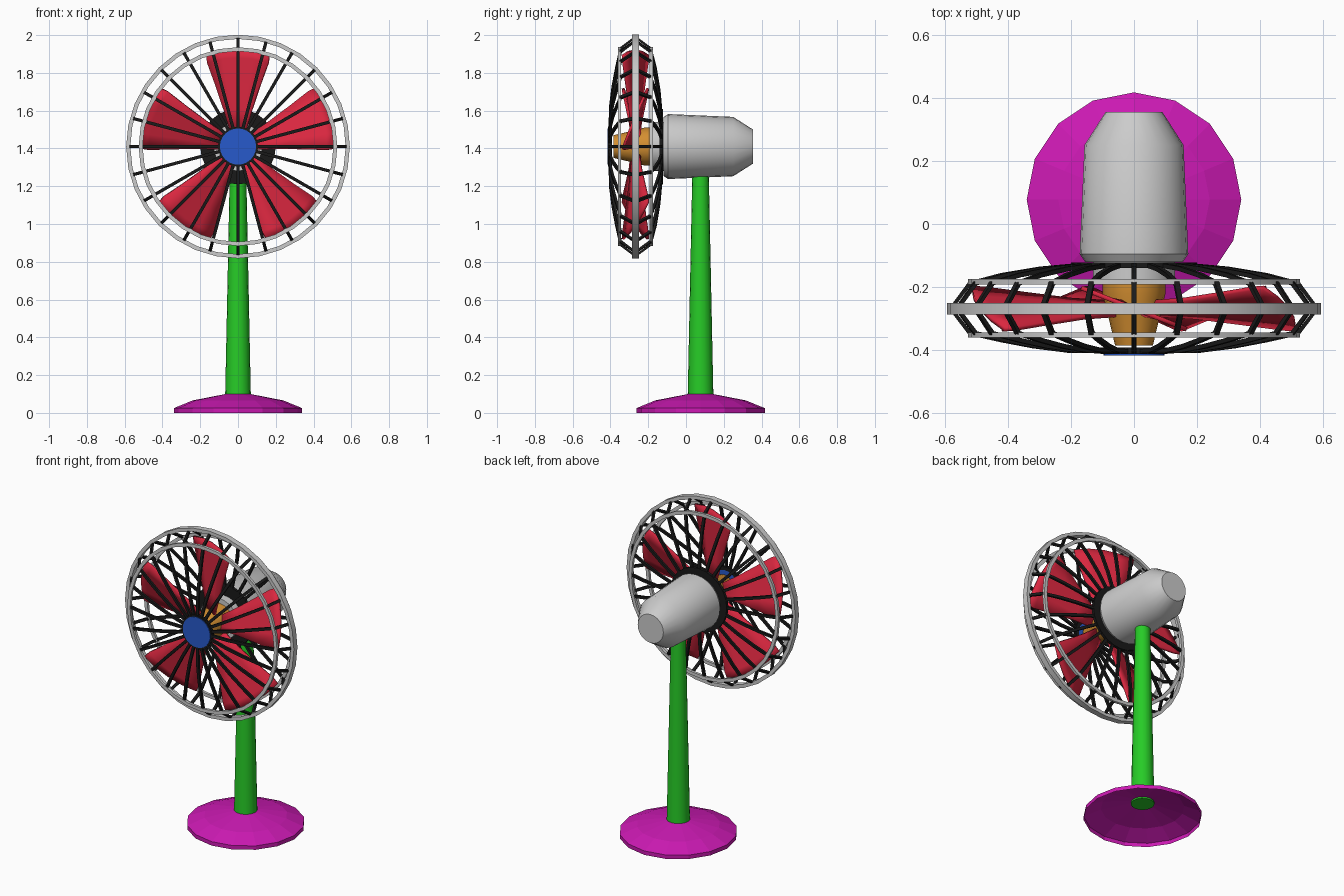
import bpy, bmesh
from math import sin, cos, pi, radians
from mathutils import Vector

if "Cube" in bpy.data.objects:
    bpy.data.objects.remove(bpy.data.objects["Cube"])

CZ = 1.41      # height of the fan axis
PY = 0.077     # y of the stand axis


def material(name, rgb):
    m = bpy.data.materials.new(name)
    m.diffuse_color = (*rgb, 1)
    m.use_nodes = True
    m.node_tree.nodes["Principled BSDF"].inputs["Base Color"].default_value = m.diffuse_color
    return m


RED = material("red", (0.7, 0.02, 0.05))
BLACK = material("black", (0.01, 0.01, 0.01))
GREEN = material("green", (0.02, 0.6, 0.02))
MAGENTA = material("magenta", (0.6, 0.01, 0.45))
ORANGE = material("orange", (0.65, 0.27, 0.03))
BLUE = material("blue", (0.02, 0.1, 0.6))


def finish(bm, name, mat, smooth=True):
    bmesh.ops.recalc_face_normals(bm, faces=bm.faces)
    me = bpy.data.meshes.new(name)
    bm.to_mesh(me)
    bm.free()
    ob = bpy.data.objects.new(name, me)
    bpy.context.collection.objects.link(ob)
    if mat:
        me.materials.append(mat)
    if smooth:
        bpy.ops.object.select_all(action='DESELECT')
        ob.select_set(True)
        bpy.context.view_layer.objects.active = ob
        bpy.ops.object.shade_smooth_by_angle(angle=radians(30))
    return ob


def lathe(name, profile, n, mat=None, upright=False, ring=False, caps=True, smooth=True):
    """Revolve (radius, height) points about the stand axis or the fan axis."""
    bm = bmesh.new()
    rows = []
    for r, h in profile:
        row = []
        for i in range(n):
            a = 2 * pi * i / n
            c, s = r * cos(a), r * sin(a)
            row.append(bm.verts.new((c, PY + s, h) if upright else (c, h, CZ + s)))
        rows.append(row)
    pairs = list(zip(rows, rows[1:])) + ([(rows[-1], rows[0])] if ring else [])
    for p, q in pairs:
        for i in range(n):
            j = (i + 1) % n
            bm.faces.new((p[i], p[j], q[j], q[i]))
    if caps and not ring:
        bm.faces.new(rows[0])
        bm.faces.new(rows[-1])
    return finish(bm, name, mat, smooth)


def band(name, r0, r1, y0, y1, n, mat=None):
    return lathe(name, [(r0, y0), (r1, y0), (r1, y1), (r0, y1)], n, mat, ring=True)


# stand: open-bottomed base and tapered pole
lathe("base", [(0.34, 0), (0.34, 0.025), (0.24, 0.066), (0.065, 0.1)], 16, MAGENTA,
      upright=True, caps=False, smooth=False)
lathe("pole", [(0.068, 0.09), (0.043, 1.3)], 16, GREEN, upright=True)

# motor housing with front neck, and the spinning hub
lathe("motor_housing", [(0.13, -0.19), (0.13, -0.12), (0.155, -0.12), (0.172, -0.095),
                        (0.157, 0.25), (0.09, 0.355)], 24)
lathe("hub", [(0.1, -0.185), (0.1, -0.22), (0.082, -0.29), (0.06, -0.385)], 16, ORANGE)

# cage rings, rear collar and front badge disc
band("outer_ring", 0.57, 0.592, -0.286, -0.25, 32)
band("front_ring", 0.505, 0.526, -0.36, -0.343, 32)
band("back_ring", 0.505, 0.526, -0.192, -0.175, 32)
band("rear_collar", 0.12, 0.2, -0.14, -0.122, 24, BLACK)
band("front_collar", 0.085, 0.106, -0.412, -0.392, 24, BLACK)
lathe("front_disc", [(0.096, -0.395), (0.096, -0.416)], 24, BLUE)

# cage wires: one bent profile repeated around the axis as square tubes
WIRE = [(0.095, -0.403), (0.21, -0.401), (0.32, -0.387), (0.42, -0.368), (0.52, -0.346),
        (0.58, -0.268), (0.52, -0.188), (0.42, -0.162), (0.3, -0.142), (0.18, -0.131)]
T = 0.007
pts = [Vector(p) for p in WIRE]
bm = bmesh.new()
for k in range(24):
    a = 2 * pi * k / 24
    radial, side = Vector((cos(a), 0, sin(a))), Vector((-sin(a), 0, cos(a)))
    prev = None
    for i, p in enumerate(pts):
        d = (pts[min(i + 1, len(pts) - 1)] - pts[max(i - 1, 0)]).normalized()
        nrm = radial * -d.y + Vector((0, d.x, 0))
        c = radial * p.x + Vector((0, p.y, CZ))
        cur = [bm.verts.new(c + nrm * u * T + side * v * T * 1.2)
               for u, v in ((1, 1), (1, -1), (-1, -1), (-1, 1))]
        if prev:
            for j in range(4):
                m = (j + 1) % 4
                bm.faces.new((prev[j], prev[m], cur[m], cur[j]))
        else:
            bm.faces.new(cur)
        prev = cur
    bm.faces.new(prev)
finish(bm, "cage_wires", BLACK, smooth=False)

# five twisted blades: (radius, half angle in degrees, half pitch depth)
SECTIONS = [(0.07, 30, 0.02), (0.2, 21, 0.028), (0.35, 20, 0.047), (0.47, 20, 0.063), (0.513, 19, 0.066)]
STEPS = 4
for k in range(5):
    bm = bmesh.new()
    mid = radians(90 + 72 * k)
    rows = []
    for r, half, depth in SECTIONS:
        row = []
        for i in range(STEPS + 1):
            t = 2 * i / STEPS - 1
            a = mid + radians(half) * t
            row.append(bm.verts.new((r * cos(a), -0.268 + depth * t, CZ + r * sin(a))))
        rows.append(row)
    for p, q in zip(rows, rows[1:]):
        for i in range(STEPS):
            bm.faces.new((p[i], p[i + 1], q[i + 1], q[i]))
    blade = finish(bm, f"blade_{k + 1}", RED)
    sol = blade.modifiers.new("thickness", 'SOLIDIFY')
    sol.thickness = 0.014
    sol.offset = 0
